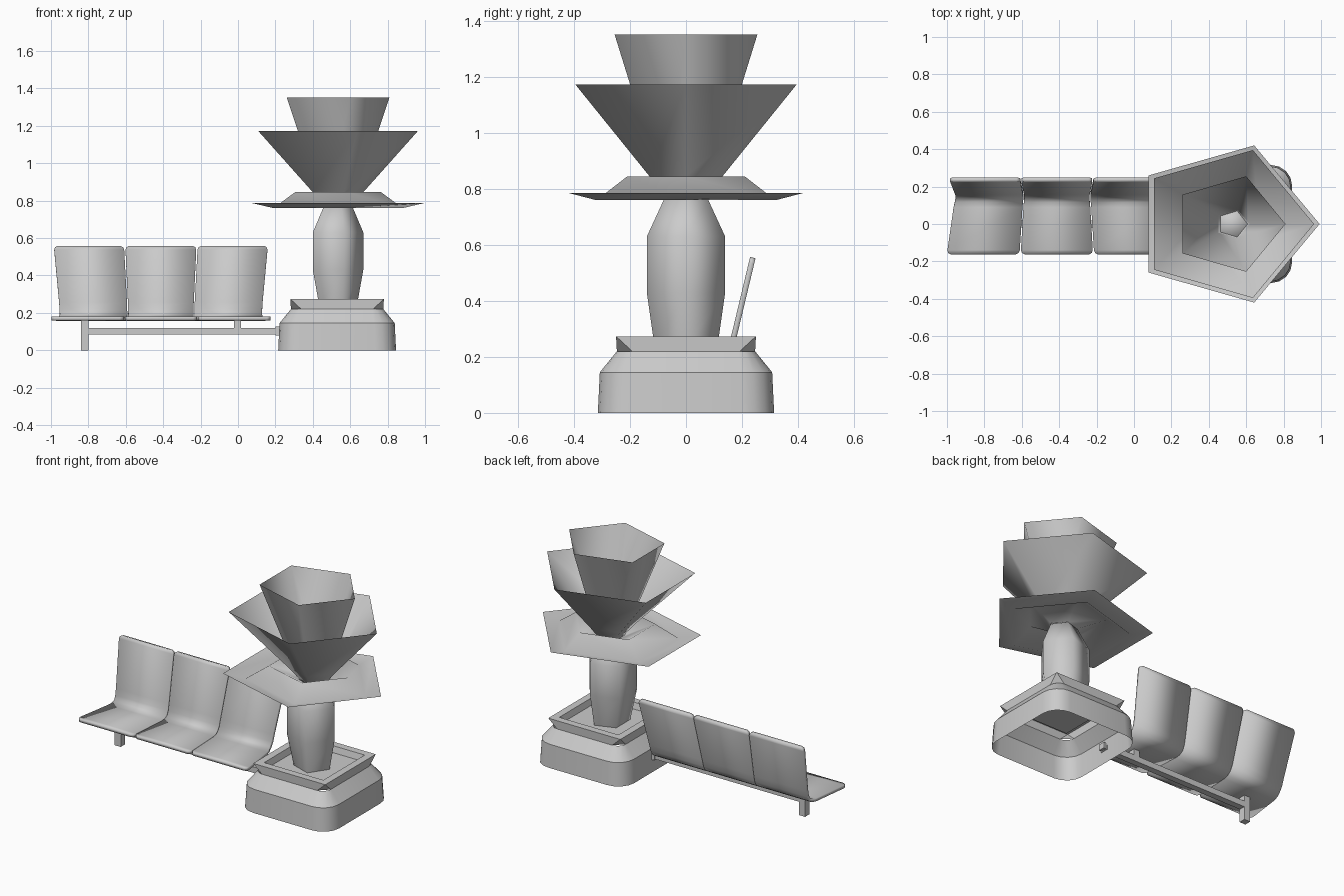
import bpy, bmesh, math

cube = bpy.data.objects.get("Cube")
if cube:
    bpy.data.objects.remove(cube, do_unlink=True)

grey = bpy.data.materials.new("plain_grey")
grey.use_nodes = True
grey.diffuse_color = (0.6, 0.6, 0.6, 1)
grey.node_tree.nodes["Principled BSDF"].inputs["Base Color"].default_value = (0.6, 0.6, 0.6, 1)

PLANTER_X = 0.53
PLANT_X = 0.535
BENCH_X = -0.4125


def finish(name, bm, angle):
    bmesh.ops.recalc_face_normals(bm, faces=bm.faces)
    mesh = bpy.data.meshes.new(name)
    bm.to_mesh(mesh)
    bm.free()
    mesh.materials.append(grey)
    obj = bpy.data.objects.new(name, mesh)
    bpy.context.collection.objects.link(obj)
    bpy.ops.object.select_all(action="DESELECT")
    obj.select_set(True)
    bpy.context.view_layer.objects.active = obj
    if angle:
        bpy.ops.object.shade_smooth_by_angle(angle=math.radians(angle))
    return obj


def loft(name, rings, angle, closed=True, cap_first=False, cap_last=False):
    """Skin a list of point rings."""
    bm = bmesh.new()
    rows = [[bm.verts.new(p) for p in ring] for ring in rings]
    n = len(rows[0])
    for a, b in zip(rows, rows[1:]):
        for i in range(n if closed else n - 1):
            j = (i + 1) % n
            bm.faces.new((a[i], a[j], b[j], b[i]))
    if cap_first:
        bm.faces.new(rows[0])
    if cap_last:
        bm.faces.new(rows[-1])
    return finish(name, bm, angle)


def pentagon(hx, hy, z):
    """Pentagon pointing to +x, filling the box of half sizes hx, hy."""
    return [(PLANT_X + hx * (math.cos(a) - 0.0955) / 0.9045, hy * math.sin(a) / 0.951, z)
            for a in (math.tau * k / 5 for k in range(5))]


def rounded_square(half, radius, z, segments):
    pts = []
    for q in range(4):
        mid = math.pi / 4 + q * math.pi / 2
        cx = math.copysign(half - radius, math.cos(mid))
        cy = math.copysign(half - radius, math.sin(mid))
        for s in range(segments + 1):
            a = q * math.pi / 2 + s / segments * math.pi / 2
            pts.append((PLANTER_X + cx + radius * math.cos(a), cy + radius * math.sin(a), z))
    return pts


def box(name, x0, x1, half_y, z0, z1):
    bm = bmesh.new()
    bmesh.ops.create_cube(bm, size=1)
    for v in bm.verts:
        v.co = (x1 if v.co.x > 0 else x0, math.copysign(half_y, v.co.y), z1 if v.co.z > 0 else z0)
    return finish(name, bm, 0)


# Planter: hollow base and square rim with sunken soil
loft("planter_base", [rounded_square(h, r, z, 4) for h, r, z in
                      ((0.315, 0.11, 0), (0.308, 0.11, 0.145), (0.247, 0.06, 0.22))], 35)
loft("planter_rim", [rounded_square(h, r, z, 1) for h, r, z in
                     ((0.247, 0.055, 0.22), (0.25, 0.001, 0.273),
                      (0.205, 0.001, 0.273), (0.195, 0.001, 0.235))], 20, cap_last=True)

# Plant: five-sided trunk, wide brim leaf and two nested funnels from one neck
loft("trunk", [pentagon(*p) for p in
               ((0.1, 0.112, 0.235), (0.135, 0.14, 0.43), (0.135, 0.14, 0.63), (0.08, 0.08, 0.76))],
     180, cap_last=True)
loft("brim_leaf", [pentagon(*p) for p in
                   ((0.075, 0.075, 0.765), (0.23, 0.21, 0.845), (0.345, 0.32, 0.76), (0.457, 0.42, 0.786))], 180)
loft("middle_funnel", [pentagon(*p) for p in
                       ((0.072, 0.07, 0.765), (0.135, 0.13, 0.845), (0.4275, 0.395, 1.173))], 180)
loft("inner_funnel", [pentagon(*p) for p in
                      ((0.078, 0.073, 0.765), (0.275, 0.255, 1.352))], 180)


# Bench seats: bent sheets, narrower at the bend
# rows of y, z, weights of front / bend / top width, and corner inset
PROFILE = ((-0.162, 0.17, 1, 0, 0.02), (-0.155, 0.17, 0.98, 0, 0.006), (-0.14, 0.17, 0.95, 0, 0),
           (0.09, 0.167, 0.25, 0, 0), (0.12, 0.172, 0.1, 0, 0), (0.142, 0.187, 0, 0, 0),
           (0.157, 0.215, 0, 0.05, 0), (0.167, 0.255, 0, 0.12, 0), (0.234, 0.535, 0, 0.94, 0),
           (0.237, 0.548, 0, 0.97, 0.005), (0.239, 0.555, 0, 1, 0.018))


def seat(name, front, bend, top):
    rows = []
    for y, z, f, t, inset in PROFILE:
        lo, hi = (bend[i] * (1 - f - t) + front[i] * f + top[i] * t for i in (0, 1))
        rows.append([(BENCH_X + lo + inset, y, z), (BENCH_X + hi - inset, y, z)])
    obj = loft(name, rows, 35, closed=False)
    mod = obj.modifiers.new("thickness", "SOLIDIFY")
    mod.thickness = 0.02
    mod.offset = 0


end = ((0.199, 0.5875), (0.179, 0.54), (0.197, 0.572))
seat("left_seat", *end)
seat("right_seat", *[(-b, -a) for a, b in end])
seat("middle_seat", (-0.193, 0.193), (-0.174, 0.174), (-0.19, 0.19))

# Bench frame
box("bench_rail", -0.81, 0.24, 0.02, 0.083, 0.12)
box("rail_flange", 0.2, 0.222, 0.027, 0.078, 0.128)
box("bench_leg", -0.84, -0.798, 0.021, 0, 0.165)
box("bench_post", -0.022, 0.016, 0.02, 0.115, 0.165)
